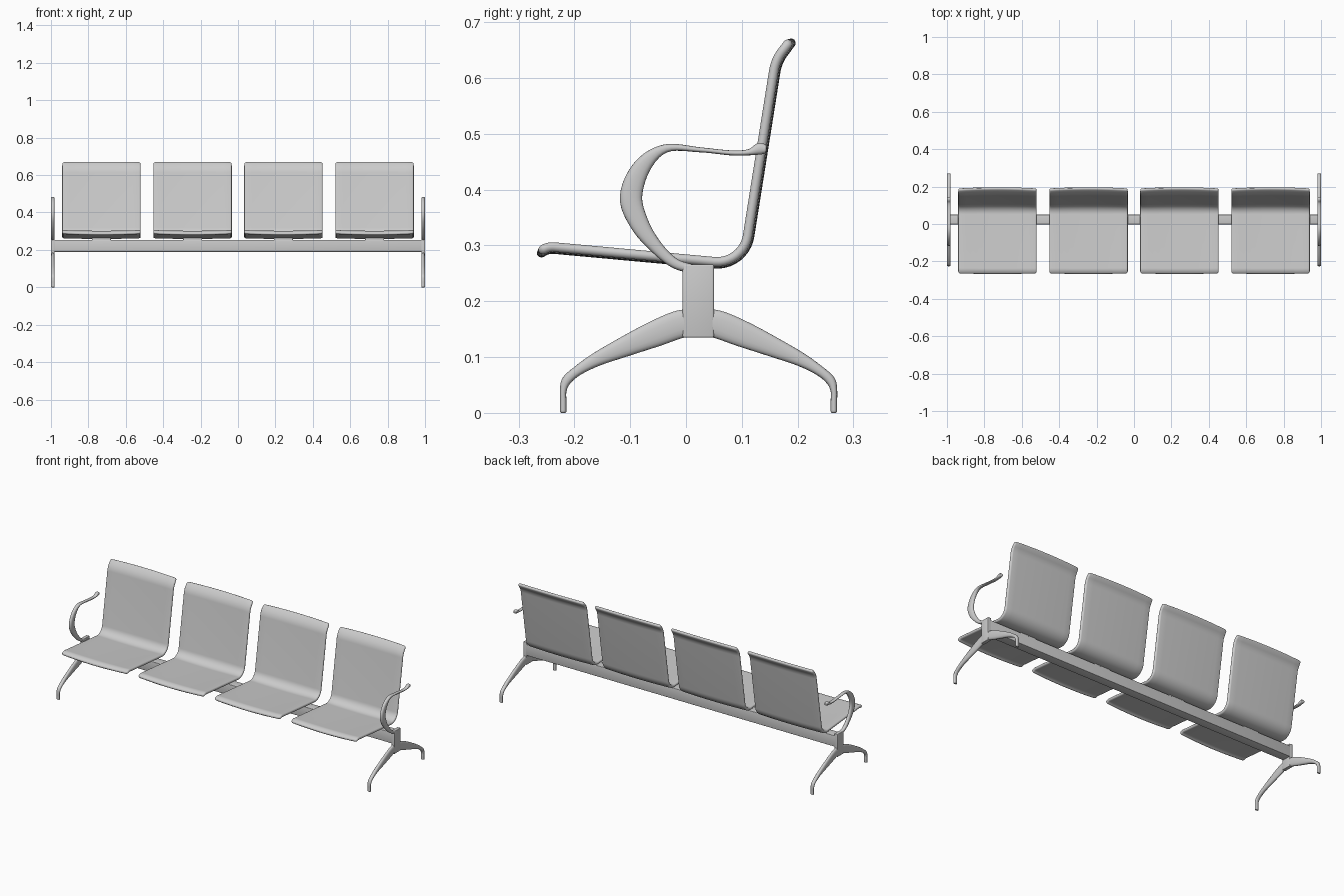
import bpy, bmesh, math
from mathutils import Vector

if "Cube" in bpy.data.objects:
    bpy.data.objects.remove(bpy.data.objects["Cube"])


def finish(name, bm, angle=40):
    bmesh.ops.recalc_face_normals(bm, faces=bm.faces)
    me = bpy.data.meshes.new(name)
    bm.to_mesh(me)
    bm.free()
    ob = bpy.data.objects.new(name, me)
    bpy.context.collection.objects.link(ob)
    bpy.ops.object.select_all(action='DESELECT')
    ob.select_set(True)
    bpy.context.view_layer.objects.active = ob
    bpy.ops.object.shade_smooth_by_angle(angle=math.radians(angle))
    return ob


def skin(rings):
    """Join equal-length closed rings into a capped tube."""
    bm = bmesh.new()
    vs = [[bm.verts.new(p) for p in r] for r in rings]
    n = len(vs[0])
    for a, b in zip(vs, vs[1:]):
        for i in range(n):
            j = (i + 1) % n
            bm.faces.new((a[i], a[j], b[j], b[i]))
    bm.faces.new(vs[0])
    bm.faces.new(vs[-1])
    return bm


def box(name, x, y, z, bevel):
    bm = bmesh.new()
    bmesh.ops.create_cube(bm, size=1)
    for v in bm.verts:
        v.co = [lo + (c + 0.5) * (hi - lo) for c, (lo, hi) in zip(v.co, (x, y, z))]
    bmesh.ops.bevel(bm, geom=bm.edges[:], offset=bevel, segments=3, profile=0.5, affect='EDGES')
    return finish(name, bm)


def tangents(pts):
    last = len(pts) - 1
    return [(pts[min(i + 1, last)] - pts[max(i - 1, 0)]).normalized() for i in range(last + 1)]


def limb(name, keys, x, hx, steps=6):
    """Smooth oval bar in the y-z plane; keys are (y, z, half width)."""
    k = [Vector(p) for p in keys]
    k = [2 * k[0] - k[1]] + k + [2 * k[-1] - k[-2]]
    st = []
    for i in range(1, len(k) - 2):
        a, b, c, d = k[i - 1:i + 3]
        for s in range(steps):
            t = s / steps
            st.append(0.5 * (2 * b + (c - a) * t + (2 * a - 5 * b + 4 * c - d) * t * t
                             + (3 * b - a - 3 * c + d) * t ** 3))
    st.append(k[-2])
    pts = [Vector((p.x, p.y)) for p in st]
    tans = tangents(pts)
    # rounded tip
    hw, p, t = st[-1].z, pts[-1], tans[-1]
    data = [(q, u, s.z, hx) for q, u, s in zip(pts, tans, st)]
    for a in (30, 60, 80):
        f = math.cos(math.radians(a))
        data.append((p + t * 0.003 * math.sin(math.radians(a)), t, hw * (0.5 + 0.5 * f), hx * (0.6 + 0.4 * f)))
    rings = []
    for q, u, w, h in data:
        ring = []
        for i in range(20):
            a = math.tau * i / 20
            c, s = math.cos(a), math.sin(a)
            e = lambda v: math.copysign(abs(v) ** 0.8, v)
            ring.append((x + h * e(c), q.x - u.y * w * e(s), q.y + u.x * w * e(s)))
        rings.append(ring)
    return finish(name, skin(rings), 60)


def fillet(corners, seg=10):
    """Polyline with rounded corners; each corner is (y, z, radius)."""
    P = [Vector(c[:2]) for c in corners]
    out = [P[0]]
    for i in range(1, len(P) - 1):
        a, b = (P[i - 1] - P[i]).normalized(), (P[i + 1] - P[i]).normalized()
        half = a.angle(b) / 2
        r = corners[i][2]
        cen = P[i] + (a + b).normalized() * r / math.sin(half)
        p0 = P[i] + a * r / math.tan(half)
        p1 = P[i] + b * r / math.tan(half)
        sweep = math.pi - 2 * half
        for s in range(seg + 1):
            t = s / seg
            out.append(cen + ((p0 - cen) * math.sin((1 - t) * sweep) + (p1 - cen) * math.sin(t * sweep)) / math.sin(sweep))
    return out + [P[-1]]


SEAT = fillet([(-0.263, 0.289, 0), (-0.247, 0.2985, 0.035), (0.102, 0.2665, 0.055),
               (0.16, 0.632, 0.08), (0.1865, 0.667, 0)])


def seat(cx, W=0.21, T=0.0085, R=0.012, sag=0.004, bow=0.006):
    # extra stations close to both ends give rounded lips and corners
    n = len(SEAT)
    pts = []
    for i, p in enumerate(SEAT):
        if i in (0, n - 1):
            d = (SEAT[1] - p) if i == 0 else (SEAT[-2] - p)
            d.normalize()
            lip = [p + d * s for s in (0, 0.0006, 0.002, 0.004, 0.0065)]
            pts += lip if i == 0 else lip[::-1]
        else:
            pts.append(p)
    dist = [0]
    for a, b in zip(pts, pts[1:]):
        dist.append(dist[-1] + (b - a).length)
    rings = []
    for p, t, s in zip(pts, tangents(pts), dist):
        e = min(s, dist[-1] - s)
        rnd = lambda r: math.sqrt(max(0, 1 - (1 - min(e / r, 1)) ** 2))
        hn = T * max(rnd(T), 0.15)
        w = W - R * (1 - rnd(R))
        sec = [(w - hn + hn * math.cos(a), hn * math.sin(a))
               for a in (math.pi * (k / 8 - 0.5) for k in range(9))]
        flat = [(w - hn) * (1 - k / 6) for k in range(1, 12)]
        sec += [(x, hn) for x in flat] + [(-x, -v) for x, v in sec] + [(-x, -hn) for x in flat]
        side = (1 if s > dist[-1] / 2 else -1) * max(0, 1 - e / 0.04)
        ring = []
        for x, v in sec:
            crown = 1 - (x / W) ** 2
            v -= sag * crown
            q = p + Vector((-t.y, t.x)) * v + t * bow * side * crown
            ring.append((cx + x, q.x, q.y))
        rings.append(ring)
    return finish("seat_shell", skin(rings), 50)


# Four seat shells and the pads that hold them on the beam
for cx in (-0.73, -0.243, 0.243, 0.73):
    seat(cx)
    box("seat_mount", (cx - 0.05, cx + 0.05), (0.005, 0.045), (0.245, 0.264), 0.002)

# Long cross beam
box("beam", (-0.985, 0.985), (-0.002, 0.05), (0.19, 0.253), 0.002)

# End frames: post, two splayed legs, looped armrest
LEG = [(0.025, 0.160, 0.024), (0.055, 0.159, 0.025), (0.10, 0.142, 0.0235), (0.152, 0.120, 0.0185),
       (0.205, 0.096, 0.0125), (0.24, 0.075, 0.009), (0.259, 0.058, 0.0085), (0.265, 0.040, 0.006),
       (0.265, 0.020, 0.0058), (0.265, 0.003, 0.0058)]
ARM = [(0.02, 0.256, 0.008), (-0.02, 0.268, 0.009), (-0.055, 0.299, 0.012), (-0.084, 0.34, 0.017),
       (-0.0985, 0.388, 0.020), (-0.078, 0.442, 0.0155), (-0.036, 0.474, 0.0075), (0.025, 0.4715, 0.0045),
       (0.08, 0.466, 0.0045), (0.112, 0.467, 0.0055), (0.131, 0.473, 0.0105), (0.141, 0.473, 0.0085)]
for sx in (-1, 1):
    x = sx * 0.99
    box("end_post", (x - 0.01, x + 0.01), (-0.006, 0.05), (0.135, 0.266), 0.003)
    limb("rear_leg", LEG, x, 0.01)
    limb("front_leg", [(0.045 - y, z, w) for y, z, w in LEG], x, 0.01)
    limb("armrest", ARM, x, 0.01)
